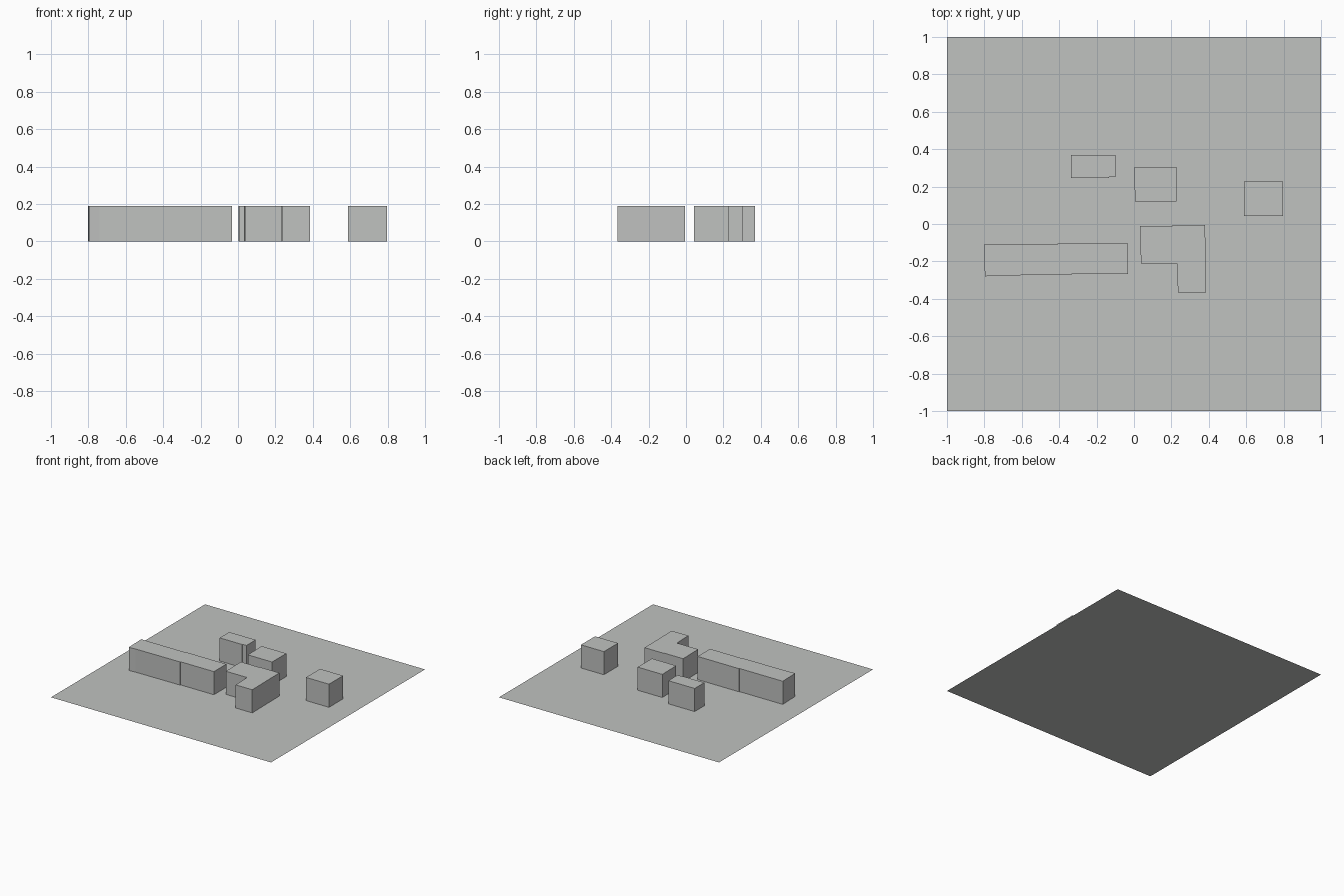
import bpy, bmesh

if "Cube" in bpy.data.objects:
    bpy.data.objects.remove(bpy.data.objects["Cube"])

HEIGHT = 0.19

grey = bpy.data.materials.new("light_grey")
grey.diffuse_color = (0.53, 0.54, 0.53, 1)
grey.use_nodes = True
grey.node_tree.nodes["Principled BSDF"].inputs["Base Color"].default_value = grey.diffuse_color


def add_part(name, outline, height=0.0):
    """Flat sheet from a plan outline (counter-clockwise), or an upright block if height is given."""
    bm = bmesh.new()
    top = [bm.verts.new((x, y, height)) for x, y in outline]
    bm.faces.new(top)
    if height:
        base = [bm.verts.new((x, y, 0)) for x, y in outline]
        for i in range(len(top)):
            j = (i + 1) % len(top)
            bm.faces.new((base[i], base[j], top[j], top[i]))
    mesh = bpy.data.meshes.new(name)
    bm.to_mesh(mesh)
    bm.free()
    mesh.materials.append(grey)
    obj = bpy.data.objects.new(name, mesh)
    bpy.context.collection.objects.link(obj)
    return obj


def rect(x0, x1, y0, y1):
    return [(x0, y0), (x1, y0), (x1, y1), (x0, y1)]


# Square site sheet
add_part("site_plate", rect(-1, 1, -1, 1))

# Compact blocks
add_part("north_block", [(-0.338, 0.245), (-0.135, 0.245), (-0.133, 0.25),
                         (-0.098, 0.25), (-0.098, 0.37), (-0.338, 0.37)], HEIGHT)
add_part("centre_block", [(0.005, 0.12), (0.226, 0.12), (0.226, 0.305), (0.002, 0.305)], HEIGHT)
add_part("east_block", rect(0.588, 0.797, 0.043, 0.226), HEIGHT)

# Corner building with an L-shaped plan
add_part("corner_building", [(0.037, -0.21), (0.23, -0.21), (0.235, -0.365), (0.385, -0.365),
                             (0.38, -0.005), (0.205, -0.005), (0.205, -0.01), (0.033, -0.01)], HEIGHT)

# Long terrace with slight steps in its walls
add_part("long_terrace", [(-0.797, -0.28), (-0.74, -0.275), (-0.335, -0.272), (-0.335, -0.267),
                          (-0.032, -0.267), (-0.032, -0.105), (-0.41, -0.105),
                          (-0.41, -0.11), (-0.803, -0.11)], HEIGHT)
